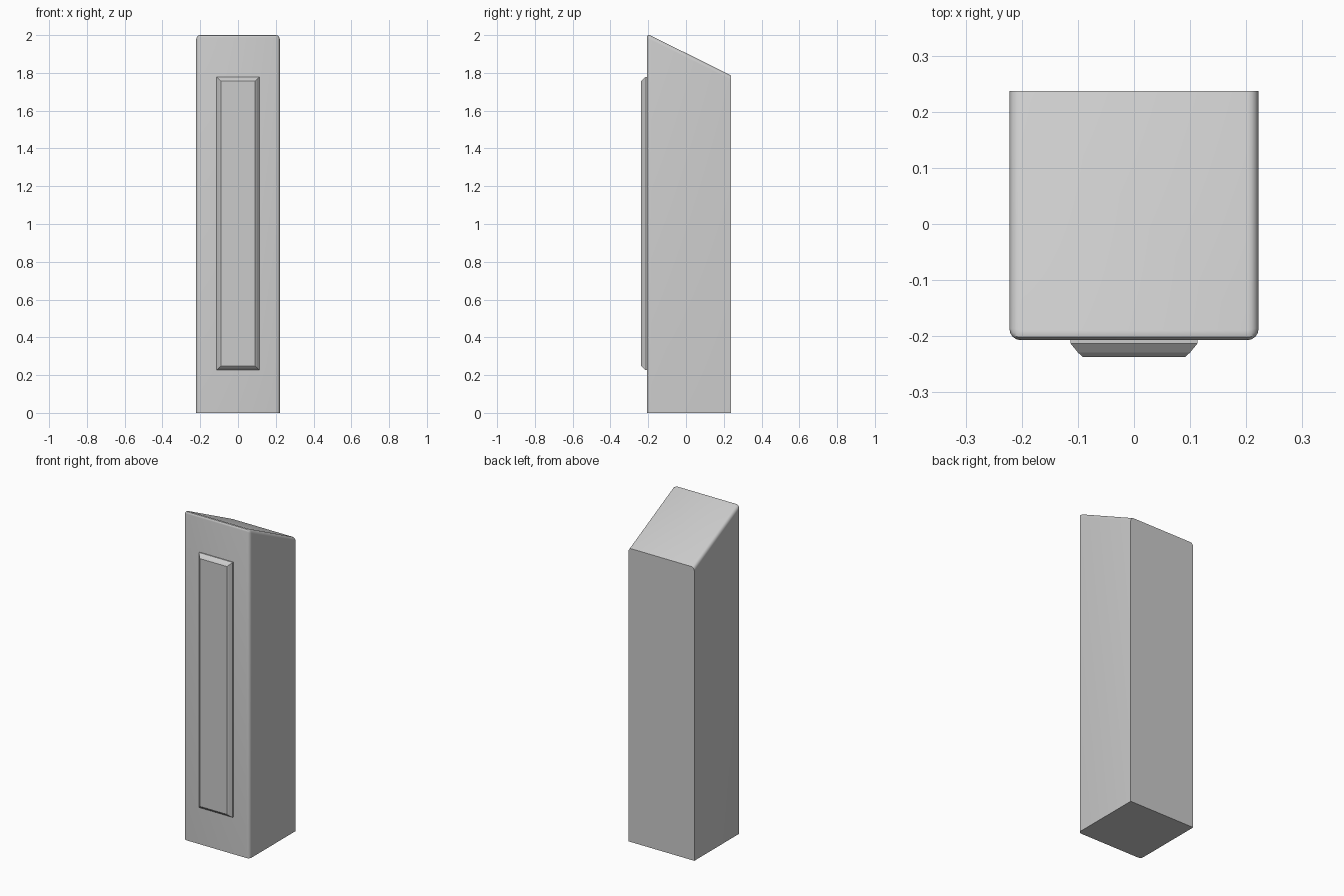
import bpy, bmesh

if "Cube" in bpy.data.objects:
    bpy.data.objects.remove(bpy.data.objects["Cube"])

W, FRONT, BACK = 0.222, -0.207, 0.237


def finish(bm, name):
    bmesh.ops.recalc_face_normals(bm, faces=bm.faces)
    me = bpy.data.meshes.new(name)
    bm.to_mesh(me)
    bm.free()
    ob = bpy.data.objects.new(name, me)
    bpy.context.collection.objects.link(ob)
    return ob


def loft(bm, rings):
    # skin a stack of equal-length rings and cap both ends
    loops = [[bm.verts.new(p) for p in ring] for ring in rings]
    n = len(loops[0])
    for a, b in zip(loops, loops[1:]):
        for i in range(n):
            j = (i + 1) % n
            bm.faces.new((a[i], a[j], b[j], b[i]))
    bm.faces.new(loops[0])
    bm.faces.new(loops[-1])


# pillar body: slanted-top side profile extruded across x
profile = [(FRONT, 0), (BACK, 0), (BACK, 1.787), (FRONT, 2.0075)]
bm = bmesh.new()
loft(bm, [[(x, y, z) for y, z in profile] for x in (-W, W)])

# round the front uprights, the top sides and the top front edge
rounded = []
for e in bm.edges:
    a, b = (v.co for v in e.verts)
    on_front = max(a.y, b.y) < FRONT + 0.01
    on_top = min(a.z, b.z) > 1.5
    upright = abs(a.z - b.z) > 1
    top_side = on_top and abs(a.y - b.y) > 0.1
    if (on_front and (upright or on_top)) or top_side:
        rounded.append(e)
bmesh.ops.bevel(bm, geom=rounded, offset=0.02, offset_type='OFFSET',
                segments=4, profile=0.5, affect='EDGES')
body = finish(bm, "pillar_body")

# raised front panel: (inset, y) steps forming a chamfered rim
steps = [(0, FRONT + 0.01), (0, -0.213), (0.013, -0.229), (0.022, -0.237)]
bm = bmesh.new()
rings = []
for inset, y in steps:
    x, lo, hi = 0.113 - inset, 0.226 + inset, 1.779 - inset
    rings.append([(-x, y, lo), (x, y, lo), (x, y, hi), (-x, y, hi)])
loft(bm, rings)
panel = finish(bm, "front_panel")

# smooth the rounded edges only
bpy.ops.object.select_all(action='DESELECT')
body.select_set(True)
bpy.context.view_layer.objects.active = body
bpy.ops.object.shade_smooth_by_angle(angle=0.6)
